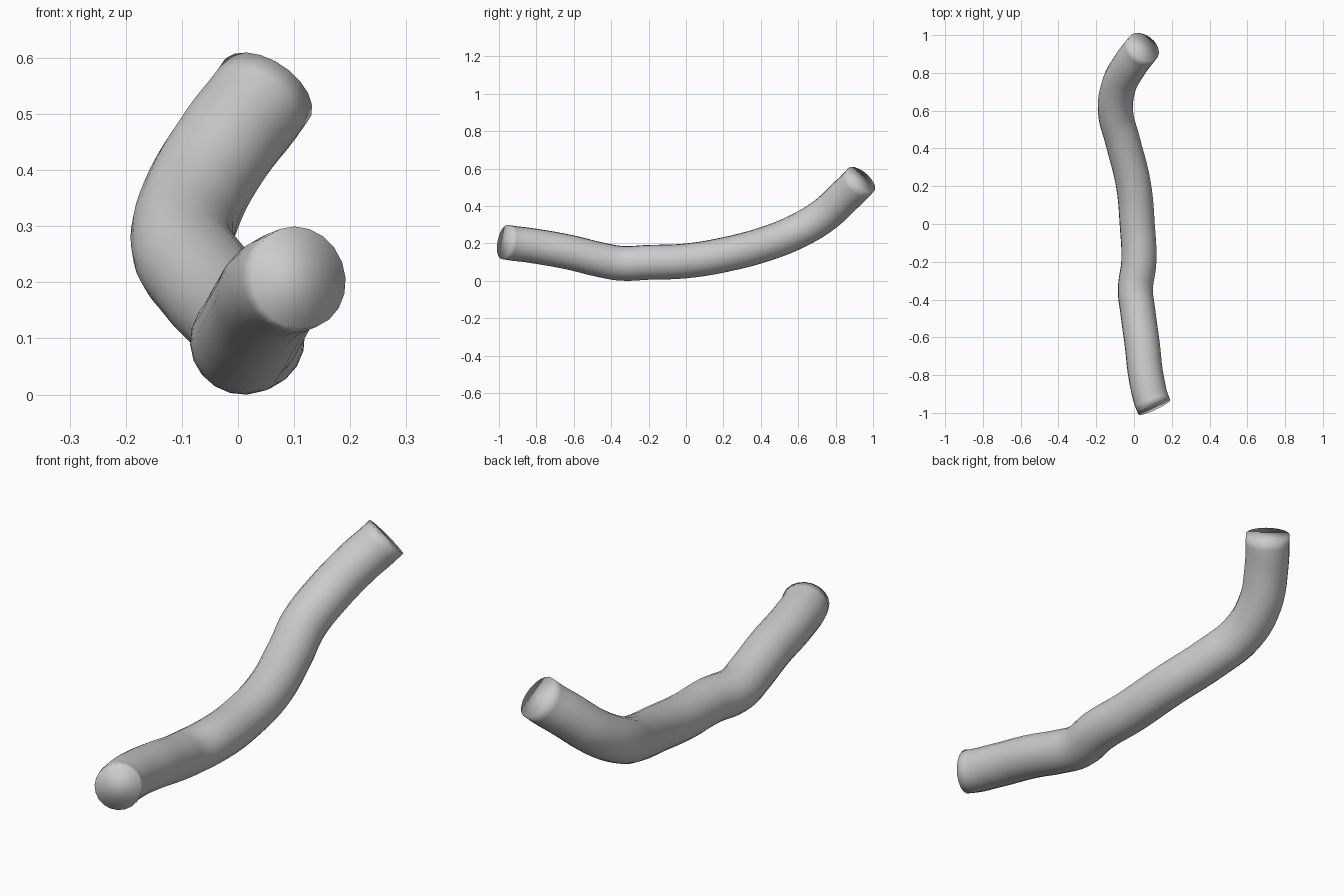
import bpy, bmesh

if "Cube" in bpy.data.objects:
    bpy.data.objects.remove(bpy.data.objects["Cube"])

RADIUS = 0.093
# Centre line of the bent tube, from front end to raised back end
PATH = [(0.105, -0.96, 0.212), (0.065, -0.82, 0.193), (0.04, -0.62, 0.158),
        (0.017, -0.45, 0.117), (0.005, -0.34, 0.098), (0.023, -0.19, 0.103),
        (0.015, 0.0, 0.11), (-0.006, 0.22, 0.145), (-0.063, 0.45, 0.207),
        (-0.1, 0.6, 0.268), (-0.083, 0.74, 0.35), (-0.025, 0.85, 0.45),
        (0.047, 0.945, 0.545)]

curve = bpy.data.curves.new("bent_tube", 'CURVE')
curve.dimensions = '3D'
curve.bevel_depth = RADIUS
curve.bevel_resolution = 8
curve.resolution_u = 5
curve.use_fill_caps = True
spline = curve.splines.new('BEZIER')
spline.bezier_points.add(len(PATH) - 1)
for point, co in zip(spline.bezier_points, PATH):
    point.co = co
    point.handle_left_type = point.handle_right_type = 'AUTO'
# Turn the end caps to face further sideways and up
for i, sign, d in ((0, 1, (-0.026, 0.055, -0.011)), (-1, -1, (0.035, 0.045, 0.052))):
    p = spline.bezier_points[i]
    p.handle_left_type = p.handle_right_type = 'FREE'
    ofs = [c for c in d]
    a = [p.co[k] + ofs[k] for k in range(3)]
    b = [p.co[k] - ofs[k] for k in range(3)]
    p.handle_right, p.handle_left = a, b

tube = bpy.data.objects.new("bent_tube", curve)
bpy.context.collection.objects.link(tube)
bpy.context.view_layer.objects.active = tube
tube.select_set(True)
bpy.ops.object.convert(target='MESH')
tube = bpy.context.object

# Weld the caps so the ends shade softly, then centre on the ground
bm = bmesh.new()
bm.from_mesh(tube.data)
bmesh.ops.remove_doubles(bm, verts=bm.verts, dist=0.0005)
bmesh.ops.recalc_face_normals(bm, faces=bm.faces)
lo = [min(v.co[k] for v in bm.verts) for k in range(3)]
hi = [max(v.co[k] for v in bm.verts) for k in range(3)]
bmesh.ops.translate(bm, verts=bm.verts,
                    vec=(-(lo[0] + hi[0]) / 2, -(lo[1] + hi[1]) / 2, -lo[2]))
for f in bm.faces:
    f.smooth = True
bm.to_mesh(tube.data)
bm.free()
